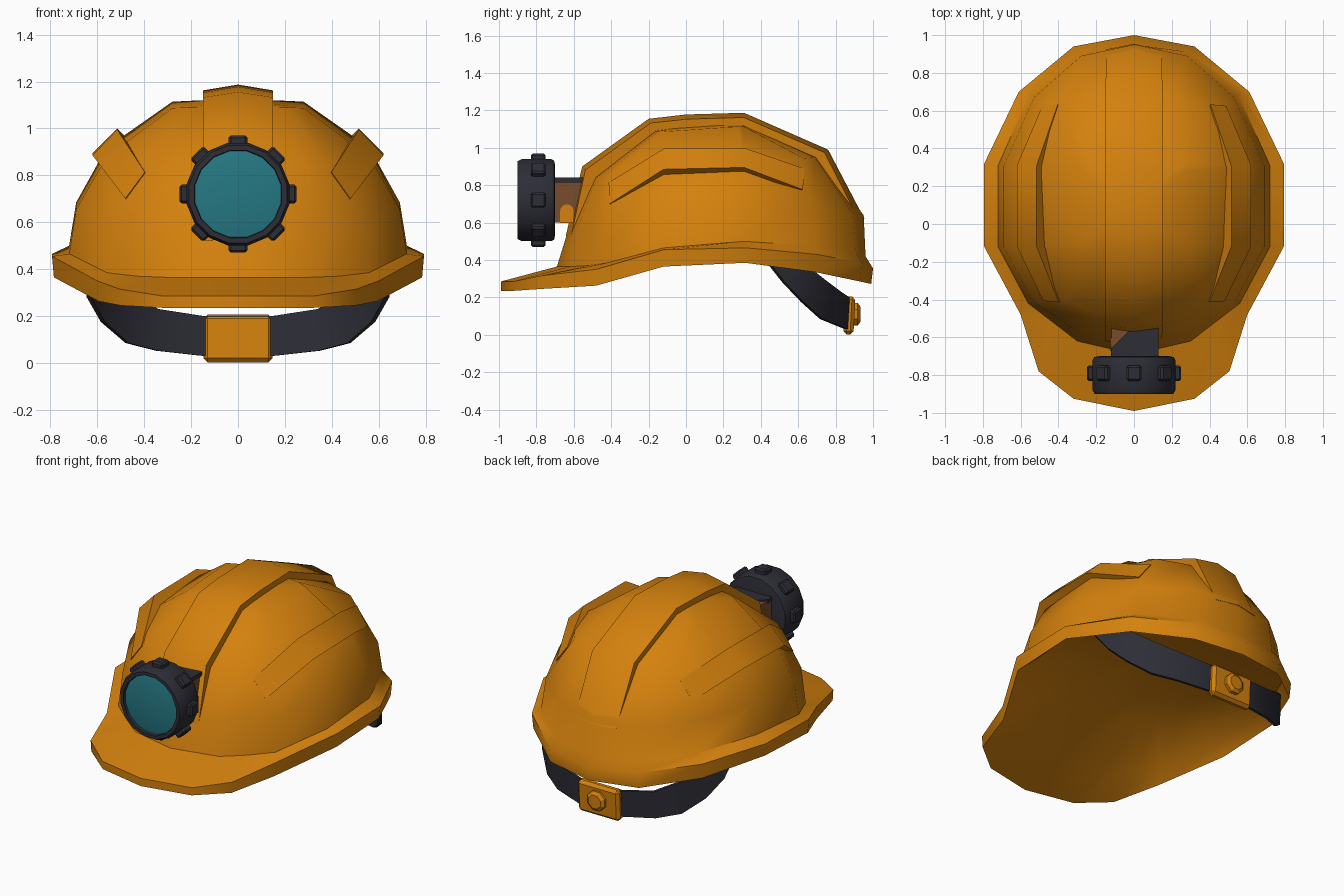
import bpy, bmesh, math
from mathutils import Matrix, Vector
from mathutils.bvhtree import BVHTree

cube = bpy.data.objects.get("Cube")
if cube:
    bpy.data.objects.remove(cube, do_unlink=True)


def material(name, rgb):
    m = bpy.data.materials.new(name)
    m.use_nodes = True
    m.diffuse_color = (*rgb, 1)
    m.node_tree.nodes["Principled BSDF"].inputs["Base Color"].default_value = (*rgb, 1)
    return m


ORANGE = material("orange", (0.66, 0.22, 0.004))
DARK = material("dark_grey", (0.026, 0.026, 0.037))
TEAL = material("teal_glass", (0.019, 0.19, 0.23))
BROWN = material("brown", (0.19, 0.075, 0.025))


def finish(name, bm, mat, angle=None):
    bmesh.ops.recalc_face_normals(bm, faces=bm.faces)
    me = bpy.data.meshes.new(name)
    bm.to_mesh(me)
    bm.free()
    me.materials.append(mat)
    ob = bpy.data.objects.new(name, me)
    bpy.context.collection.objects.link(ob)
    if angle:
        bpy.ops.object.select_all(action='DESELECT')
        ob.select_set(True)
        bpy.context.view_layer.objects.active = ob
        bpy.ops.object.shade_smooth_by_angle(angle=math.radians(angle))
    return ob


def loft(name, rings, mat, angle=None):
    """Skin equal-length closed rings and cap both ends."""
    bm = bmesh.new()
    vs = [[bm.verts.new(p) for p in r] for r in rings]
    for a, b in zip(vs, vs[1:]):
        for i in range(len(a)):
            j = (i + 1) % len(a)
            bm.faces.new((a[i], a[j], b[j], b[i]))
    bm.faces.new(vs[0])
    bm.faces.new(vs[-1])
    return finish(name, bm, mat, angle)


def box(name, centre, size, mat, bevel=0.0, turn=None):
    bm = bmesh.new()
    bmesh.ops.create_cube(bm, size=1, matrix=Matrix.Diagonal((*size, 1)))
    if bevel:
        bmesh.ops.bevel(bm, geom=bm.edges[:], offset=bevel, segments=1, affect='EDGES')
    bm.transform(Matrix.Translation(centre) @ (turn or Matrix()))
    return finish(name, bm, mat)


def turned(name, profile, z, sides, mat, angle=35):
    """Revolve (radius, y) pairs about a front-to-back axis at height z."""
    steps = [2 * math.pi * (i + 0.5) / sides for i in range(sides)]
    rings = [[(r * math.cos(a), y, z + r * math.sin(a)) for a in steps] for r, y in profile]
    return loft(name, rings, mat, angle)


# Helmet shell: half outlines from front to back, mirrored into full rings
def ring(half):
    return half + [(-x, y, z) for x, y, z in reversed(half[1:-1])]


def dome_ring(outline, zf, zs, zb):
    """Half ring whose height follows a curve through front, side and back heights."""
    x2, x4 = Vector(outline[1]), Vector(outline[2])
    pts = outline[:2] + [tuple((x2 + x4) / 2)] + outline[2:]
    front, back = pts[0][1], pts[-1][1]
    out = []
    for x, y in pts:
        t = (2 * y - front - back) / (back - front)
        out.append((x, y, zs + (zb - zf) / 2 * t + ((zb + zf) / 2 - zs) * t * t))
    return out


BASE = [(0, -.69), (.3, -.62), (.56, -.42), (.72, -.12), (.72, .31), (.55, .69), (.29, .91), (0, .96)]
WALL = [(0, -.63), (.28, -.58), (.535, -.41), (.69, -.12), (.69, .31), (.53, .67), (.28, .89), (0, .95)]
SHOULDER = [(0, -.5), (.19, -.475), (.37, -.41), (.56, -.12), (.56, .31), (.36, .63), (.18, .69), (0, .71)]
CROWN = [(0, -.17), (.12, -.165), (.22, -.15), (.28, -.11), (.28, .28), (.22, .3), (.12, .31), (0, .315)]
BASE_Z = [.365, .365, .37, .385, .465, .5, .475, .435, .42]
BRIM = [(0, -.99), (.32, -.925), (.505, -.78), (.6, -.48), (.793, -.12),
        (.793, .32), (.61, .7), (.32, .94), (0, 1)]
BRIM_TOP = [.285, .285, .315, .35, .455, .465, .43, .385, .355]
BRIM_LOW = [.235, .235, .245, .263, .365, .385, .335, .285, .272]

dome_base = [(x, y, z) for (x, y, _), z in zip(dome_ring(BASE, 0, 0, 0), BASE_Z)]
outer = [dome_ring(WALL, .56, .68, .64), dome_ring(SHOULDER, .84, .9, .95),
         dome_ring(CROWN, 1.09, 1.09, 1.12)]
apex = [(x * .02, .07 + (y - .07) * .02, 1.125) for x, y, z in outer[-1]]
brim_low = [(x * .99, y * .99 if y > 0 else y, z) for (x, y), z in zip(BRIM, BRIM_LOW)]
brim_top = [(x, y, z) for (x, y), z in zip(BRIM, BRIM_TOP)]
# Shallow lining closing the underside
lining = [[(x * s, .13 + (y - .13) * s, (z - .05) * (1 - rise) + .52 * rise) for x, y, z in dome_base]
          for s, rise in ((.02, 1), (.55, .7), (1, 0))]
halves = lining + [brim_low, brim_top, dome_base] + outer + [apex]
shell = loft("helmet_shell", [ring(h) for h in halves], ORANGE, 40)
surface = BVHTree.FromPolygons([v.co for v in shell.data.vertices],
                               [p.vertices for p in shell.data.polygons])


def on_shell(point, lift):
    """Nearest spot on the shell, lifted along the outward direction."""
    spot = surface.find_nearest(Vector(point))[0]
    return spot + (spot - Vector((0, .1, .5))).normalized() * lift


# Raised centre ridge running over the crown, flush with the shell at both ends
CREST = [(-.645, .53), (-.555, .9), (-.2, 1.155), (0, 1.178), (.31, 1.187), (.76, .99), (.962, .62)]
rings = []
for i, (y, z) in enumerate(CREST):
    mid = Vector((0, y, z))
    drop = (on_shell(mid, 0) - mid).normalized() * .025
    tops = [mid + drop + Vector((-.15, 0, 0)), mid, mid + drop + Vector((.15, 0, 0))]
    roots = [on_shell(p, -.01) for p in reversed(tops)]
    if i in (0, len(CREST) - 1):
        tops = [on_shell(p, .003) for p in tops]
    rings.append(tops + roots)
loft("centre_ridge", rings, ORANGE, 45)

# Side ridges: y, then lower and upper crest points, fading out at both ends
FIN = [(-.42, (.50, .715), (.40, .815)), (-.12, (.62, .885), (.515, .995)),
       (.31, (.62, .895), (.515, 1.0)), (.63, (.50, .785), (.40, .885))]
for side, label in ((1, "left"), (-1, "right")):
    rings = []
    for i, (y, *pair) in enumerate(FIN):
        crest = [Vector((x * side, y, z)) for x, z in pair]
        roots = [on_shell(p, -.012) for p in reversed(crest)]
        if i in (0, len(FIN) - 1):
            crest = [on_shell(p, .005) for p in crest]
        rings.append(crest + roots)
    loft(label + "_side_ridge", rings, ORANGE, 45)

# Lamp
LAMP_Z = .72
turned("lamp_housing", [(.19, -.70), (.215, -.705), (.223, -.72), (.223, -.88), (.212, -.9),
                        (.19, -.9), (.187, -.88)], LAMP_Z, 16, DARK)
turned("lamp_glass", [(.189, -.882), (.14, -.891), (.07, -.896), (.005, -.898)], LAMP_Z, 16, TEAL)
for i in range(8):
    turn = Matrix.Rotation(i * math.pi / 4, 4, 'Y')
    centre = turn @ Vector((0, 0, .225)) + Vector((0, -.79, LAMP_Z))
    box(f"lamp_grip_{i + 1}", centre, (.08, .08, .05), DARK, .01, turn)

# Lamp bracket with slanted back, cover plate and fixing
rings = [[(-.12, -.71, z), (-.12, back, z), (.12, back, z), (.12, -.71, z)]
         for z, back in ((.6, -.6), (.83, -.53))]
loft("lamp_bracket", rings, BROWN)
plate = [(-.122, -.71), (-.122, -.66), (-.03, -.57), (.13, -.545), (.13, -.71)]
loft("bracket_cover", [[(x, y, z) for x, y in plate] for z in (.815, .84)], DARK)
bm = bmesh.new()
bmesh.ops.create_cone(bm, cap_ends=True, segments=12, radius1=.036, radius2=.036, depth=.25,
                      matrix=Matrix.Translation((0, -.637, .662)) @ Matrix.Rotation(math.pi / 2, 4, 'Y'))
finish("bracket_fixing", bm, ORANGE, 35)
box("bracket_fixing_foot", (0, -.637, .63), (.25, .072, .064), ORANGE)

# Chin strap: lower and upper edges from one side round the back
LOWER = [(.66, .42, .42), (.645, .53, .28), (.585, .63, .175), (.48, .73, .085),
         (.35, .81, .052), (.15, .865, .03)]
UPPER = [(.61, .54, .46), (.595, .61, .4), (.55, .68, .345), (.475, .75, .29),
         (.35, .83, .23), (.15, .875, .2)]


def both_sides(path):
    return path + [(-x, y, z) for x, y, z in reversed(path)]


rings = []
for lo, up in zip(both_sides(LOWER), both_sides(UPPER)):
    rings.append([lo, up] + [(x * .97, y - .015, z) for x, y, z in (up, lo)])
loft("strap", rings, DARK, 40)

# Buckle and adjuster knob at the back
box("buckle", (0, .873, .104), (.295, .055, .204), ORANGE, .018, Matrix.Rotation(math.radians(-3), 4, 'X'))
turned("adjuster_knob", [(.066, .88), (.066, .918), (.045, .932)], .11, 8, ORANGE, 25)
